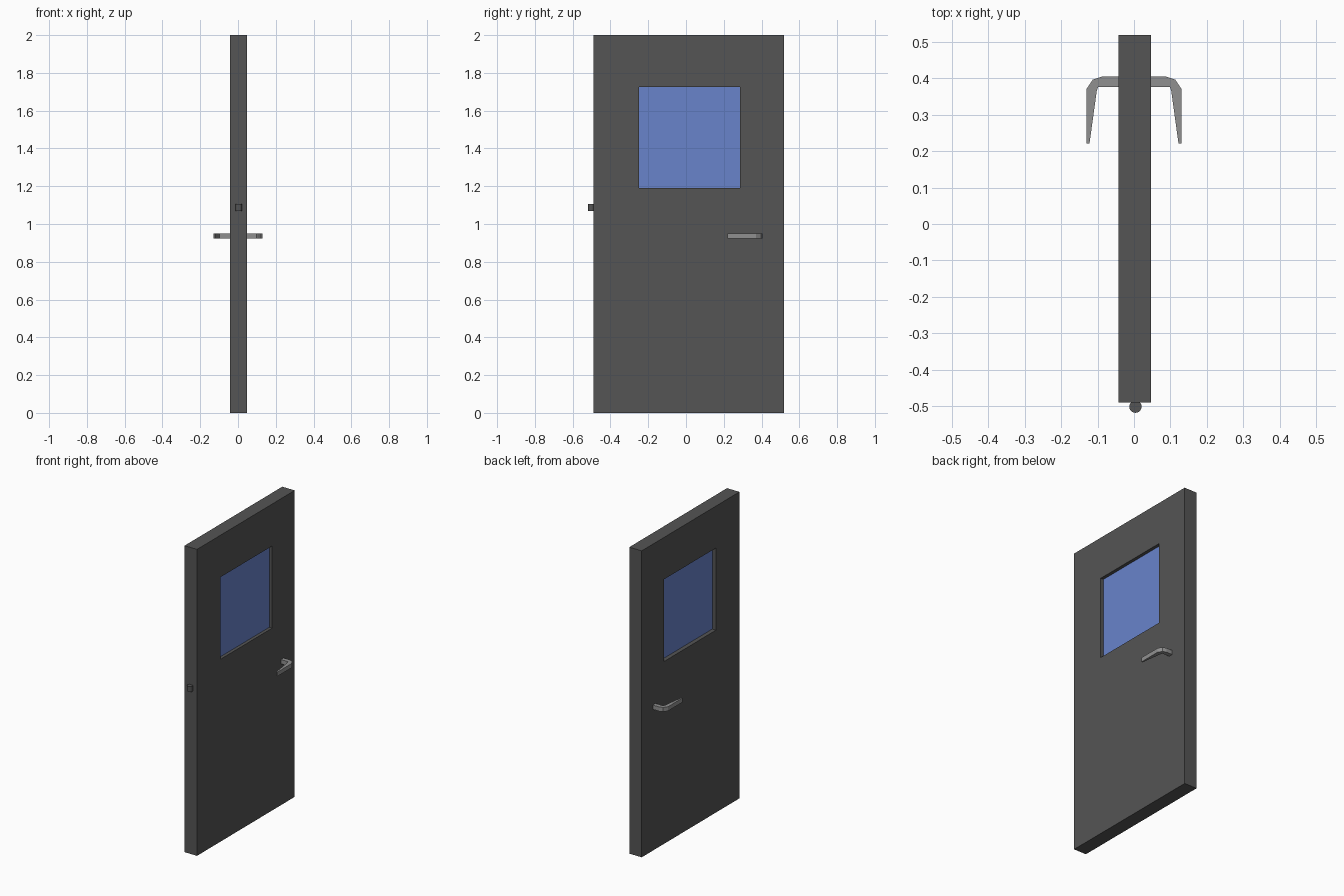
import bpy, bmesh

if "Cube" in bpy.data.objects:
    bpy.data.objects.remove(bpy.data.objects["Cube"])

def material(name, rgb):
    m = bpy.data.materials.new(name)
    m.diffuse_color = (*rgb, 1)
    m.use_nodes = True
    m.node_tree.nodes["Principled BSDF"].inputs["Base Color"].default_value = m.diffuse_color
    return m

dark = material("dark_panel", (0.09, 0.09, 0.09))
metal = material("grey_metal", (0.28, 0.28, 0.28))
blue = material("blue_glass", (0.14, 0.23, 0.6))

def box(name, lo, hi, mat=None):
    bpy.ops.mesh.primitive_cube_add(size=1, location=[(a + b) / 2 for a, b in zip(lo, hi)])
    ob = bpy.context.object
    ob.name = name
    ob.scale = [b - a for a, b in zip(lo, hi)]
    bpy.ops.object.transform_apply(location=False, rotation=False)
    if mat:
        ob.data.materials.append(mat)
    return ob

# Door leaf with a window opening
door = box("door_leaf", (-0.043, -0.49, 0), (0.047, 0.518, 2), dark)
cutter = box("window_cutter", (-0.2, -0.248, 1.19), (0.2, 0.286, 1.726), dark)
cutter.hide_render = True
cutter.hide_viewport = True
cut = door.modifiers.new("window_opening", 'BOOLEAN')
cut.operation = 'DIFFERENCE'
cut.solver = 'EXACT'
cut.object = cutter

# Recessed glass pane, edges tucked into the leaf
box("window_glass", (-0.016, -0.253, 1.185), (0.026, 0.291, 1.731), blue)

# Lever handles: tapered bent profile extruded in z, one per side
PROFILE = [(0.03, 0.404), (0.089, 0.404), (0.113, 0.396), (0.13, 0.371), (0.13, 0.221),
           (0.122, 0.221), (0.102, 0.366), (0.098, 0.376), (0.03, 0.376)]

def lever(name, side):
    bm = bmesh.new()
    face = bm.faces.new([bm.verts.new((side * x, y, 0.922)) for x, y in PROFILE])
    top = bmesh.ops.extrude_face_region(bm, geom=[face])["geom"]
    bmesh.ops.translate(bm, vec=(0, 0, 0.028),
                        verts=[v for v in top if isinstance(v, bmesh.types.BMVert)])
    bmesh.ops.recalc_face_normals(bm, faces=bm.faces)
    me = bpy.data.meshes.new(name)
    bm.to_mesh(me)
    bm.free()
    me.materials.append(metal)
    bpy.context.collection.objects.link(bpy.data.objects.new(name, me))

for label, side in (("left", -1), ("right", 1)):
    lever("handle_" + label, side)

# Hinge barrel on the edge opposite the handles
bpy.ops.mesh.primitive_cylinder_add(vertices=16, radius=0.017, depth=0.036,
                                    location=(0.004, -0.501, 1.087))
hinge = bpy.context.object
hinge.name = "hinge_barrel"
hinge.data.materials.append(dark)
